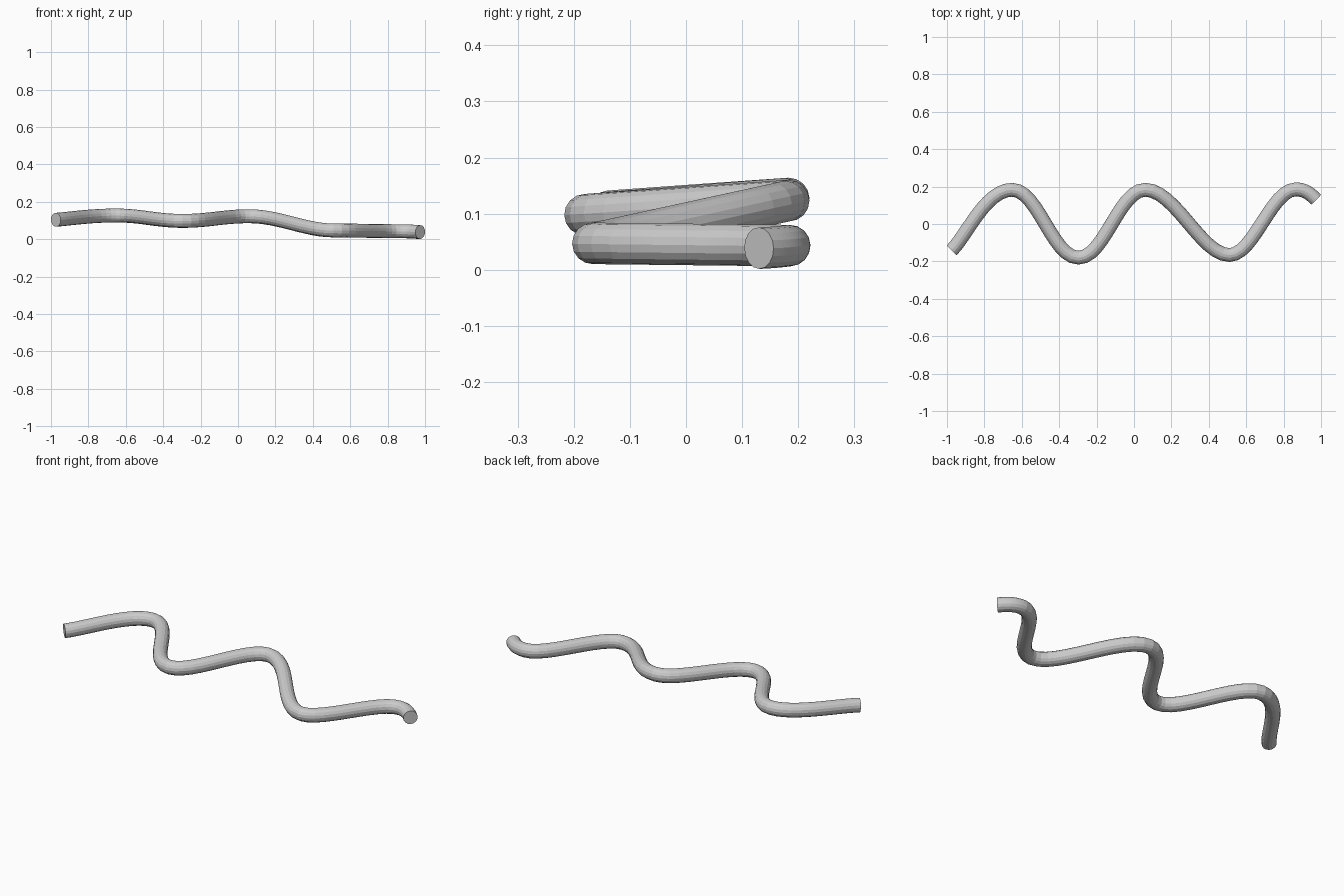
import bpy
from mathutils import Vector

if "Cube" in bpy.data.objects:
    bpy.data.objects.remove(bpy.data.objects["Cube"])

# Wavy centre line: point, in-handle offset, out-handle offset
path = [
    ((-0.974, -0.140, 0.104), (-0.08, -0.08, -0.005), (0.08, 0.08, 0.006)),
    ((-0.652, 0.183, 0.127), (-0.14, 0, 0), (0.14, 0, 0)),
    ((-0.297, -0.180, 0.098), (-0.14, 0, 0), (0.14, 0, 0)),
    ((0.060, 0.183, 0.123), (-0.14, 0, 0), (0.16, 0, 0)),
    ((0.510, -0.166, 0.047), (-0.15, 0, 0), (0.13, 0, 0)),
    ((0.865, 0.185, 0.043), (-0.13, 0, 0), (0.05, 0, 0)),
    ((0.974, 0.130, 0.0385), (-0.03, 0.03, 0.001), (0.03, -0.03, 0)),
]

curve = bpy.data.curves.new("wavy_tube", "CURVE")
curve.dimensions = "3D"
curve.resolution_u = 12
curve.bevel_depth = 0.037
curve.bevel_resolution = 6
curve.use_fill_caps = True
spline = curve.splines.new("BEZIER")
spline.bezier_points.add(len(path) - 1)
for point, (co, h_in, h_out) in zip(spline.bezier_points, path):
    point.handle_left_type = point.handle_right_type = "FREE"
    point.co = co
    point.handle_left = Vector(co) + Vector(h_in)
    point.handle_right = Vector(co) + Vector(h_out)

# Round tube with flat capped ends
tube = bpy.data.objects.new("wavy_tube", curve)
bpy.context.collection.objects.link(tube)
bpy.context.view_layer.objects.active = tube
tube.select_set(True)
bpy.ops.object.convert(target="MESH")
bpy.ops.object.shade_smooth_by_angle(angle=0.1)
